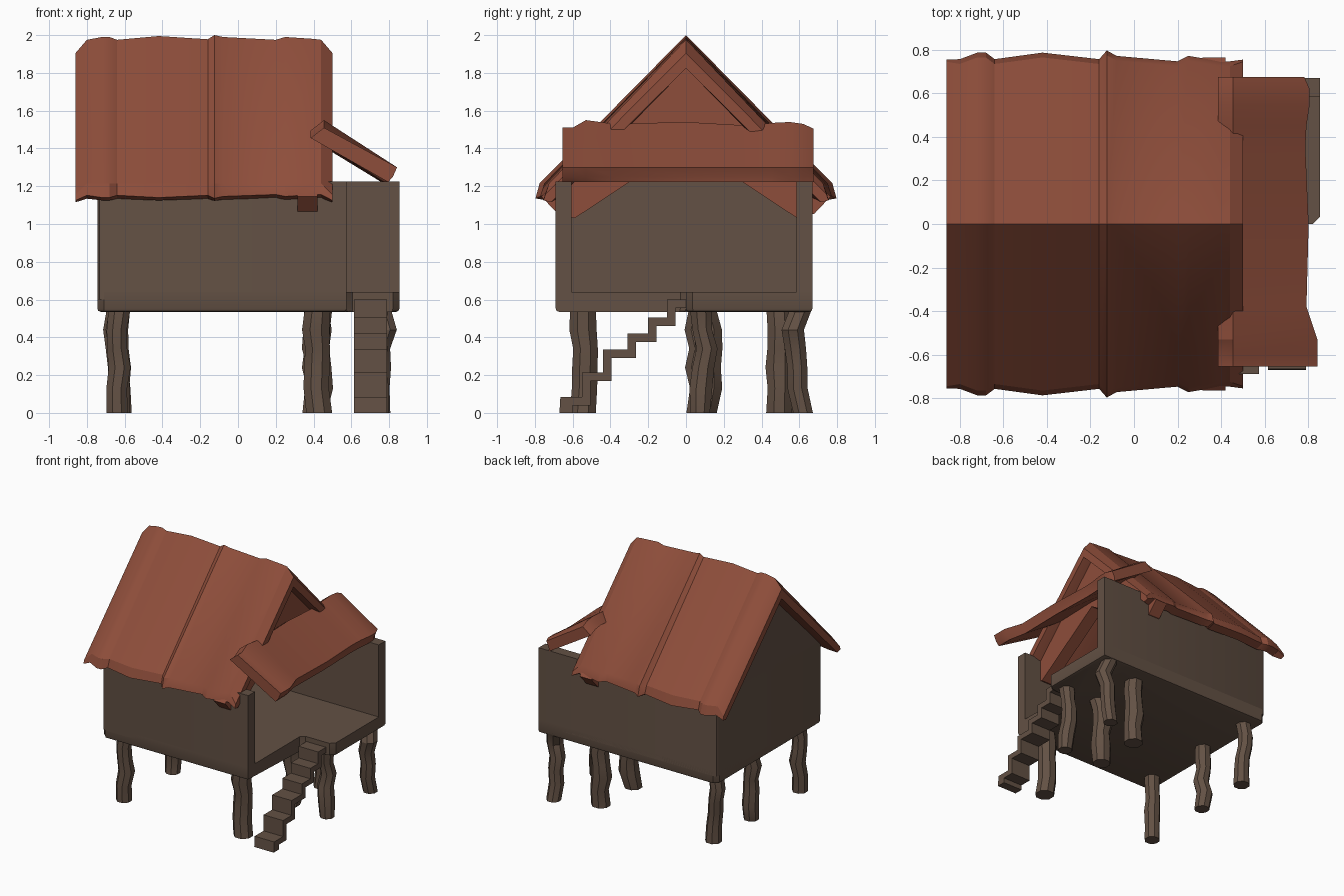
import bpy, bmesh, math, random
from mathutils import Vector

if "Cube" in bpy.data.objects:
    bpy.data.objects.remove(bpy.data.objects["Cube"])

random.seed(4)


def material(name, rgb):
    m = bpy.data.materials.new(name)
    m.diffuse_color = (*rgb, 1)
    m.use_nodes = True
    m.node_tree.nodes["Principled BSDF"].inputs["Base Color"].default_value = m.diffuse_color
    return m


WOOD = material("wood", (0.125, 0.082, 0.058))
RED = material("red_roof", (0.27, 0.075, 0.043))


def finish(bm, name, mat, angle=30):
    bmesh.ops.recalc_face_normals(bm, faces=bm.faces)
    me = bpy.data.meshes.new(name)
    bm.to_mesh(me)
    bm.free()
    me.materials.append(mat)
    ob = bpy.data.objects.new(name, me)
    bpy.context.collection.objects.link(ob)
    bpy.ops.object.select_all(action='DESELECT')
    ob.select_set(True)
    bpy.context.view_layer.objects.active = ob
    bpy.ops.object.shade_smooth_by_angle(angle=math.radians(angle))
    return ob


def loft(name, rings, mat, bevel_bottom=0, angle=30):
    """Skin a list of closed rings and cap both ends."""
    bm = bmesh.new()
    vr = [[bm.verts.new(p) for p in r] for r in rings]
    n = len(vr[0])
    for a, b in zip(vr, vr[1:]):
        for i in range(n):
            j = (i + 1) % n
            bm.faces.new((a[i], a[j], b[j], b[i]))
    bottom = bm.faces.new(vr[0][::-1])
    bm.faces.new(vr[-1])
    if bevel_bottom:
        bmesh.ops.bevel(bm, geom=list(bottom.edges), offset=bevel_bottom, segments=2,
                        profile=0.5, affect='EDGES')
    return finish(bm, name, mat, angle)


def slab(name, outline, z0, z1, mat, bevel=0):
    return loft(name, [[(x, y, z) for x, y in outline] for z in (z0, z1)], mat, bevel)


def along_x(name, outline, x0, x1, mat):
    return loft(name, [[(x, y, z) for y, z in outline] for x in (x0, x1)], mat)


# L-shaped floor with a porch deck at the back right
L, F, B, R, P = -0.745, -0.69, 0.67, 0.575, 0.855
c = 0.035
slab("floor", [(L + c, F), (R, F), (R, -0.03), (R + 0.03, 0), (P - c, 0), (P, c), (P, B),
               (L + c, B), (L, B - c), (L, F + c)], 0.535, 0.64, WOOD, 0.018)

# U-shaped walls, open on the right
t = 0.085
slab("walls", [(L + c, F), (R, F), (R, F + t), (L + t, F + t), (L + t, B - t), (P, B - t),
               (P, B), (L + c, B), (L + c * .3, B - c * .3), (L, B - c), (L, F + c),
               (L + c * .3, F + c * .3)], 0.60, 1.225, WOOD)

# gable closing the left end
along_x("left_gable", [(F + c, 1.2), (B - c, 1.2), (0.62, 1.24), (0, 1.86), (-0.62, 1.24)],
        L, L + t, WOOD)

# main roof: chevron section swept along x, with uneven eaves and slanted ends
stations = [(-0.86, -0.02, -0.085), (-0.80, -0.03, -0.015), (-0.72, 0, 0), (-0.68, 0, 0),
            (-0.64, -0.03, -0.015), (-0.42, 0, 0.005), (-0.16, -0.03, -0.012),
            (-0.125, 0.01, 0.01), (-0.08, -0.015, 0), (0.20, -0.04, -0.015),
            (0.25, -0.015, 0), (0.40, -0.04, -0.01), (0.44, -0.04, -0.015),
            (0.50, -0.035, -0.085)]
rings = []
for i, (x, dy, dz) in enumerate(stations):
    end = i in (0, len(stations) - 1)
    ze = 1.18 if end else 1.215
    half = [(0.765 + dy, ze), (0.787 + dy, 1.14 - dy * 0.4), (0.715 + dy, 1.125 - dy * 0.3)]
    if end:
        half = [(0.745, 1.155), (0.755, 1.125), (0.715, 1.115)]
    sec = [(0, 1.99 + dz)] + half + [(0, 1.825)] + [(-y, z) for y, z in half[::-1]]
    rings.append([(x, y, z) for y, z in sec])
loft("main_roof", rings, RED, angle=25)

# red truss under the right end of the roof
half = [(0.765, 1.145), (0.68, 1.055), (0.59, 1.03)]
along_x("roof_truss", [(0, 1.9)] + half + [(0, 1.42)] + [(-y, z) for y, z in half[::-1]],
        0.315, 0.42, RED)

# tilted porch roof: (y, outer edge shift, height shift)
porch = [(-0.655, 0.0, -0.03), (-0.60, 0.0, -0.03), (-0.53, 0.0, 0.01), (-0.38, -0.05, -0.01),
         (0, -0.04, 0), (0.35, -0.055, -0.02), (0.45, -0.05, -0.005), (0.55, -0.035, 0.0),
         (0.62, -0.035, -0.01), (0.675, -0.06, -0.035)]
loft("porch_roof", [[(0.385, y, 1.485 + dz), (0.455, y, 1.54 + dz), (0.842 + dx, y, 1.30),
                     (0.82 + dx, y, 1.25), (0.795 + dx * 0.6, y, 1.222)]
                    for y, dx, dz in porch], RED, angle=25)

# crooked stilts, standing on the ground
feet = [(-0.635, -0.54), (-0.64, 0.07), (-0.64, 0.53), (0.42, -0.54), (0.42, 0.10),
        (0.42, 0.50), (0.74, 0.09), (0.74, 0.59)]
for k, (x, y) in enumerate(feet):
    rad = 0.077 if 3 <= k <= 5 else 0.062
    wob = 0.01 if k in (0, 3, 5) else 0.022
    rings = []
    for z in (0, 0.13, 0.24, 0.34, 0.44, 0.56):
        ox, oy = random.uniform(-wob, wob), random.uniform(-wob, wob)
        if k == 7:
            ox += 0.03 * math.sin(z * 5.5)
            oy += 0.03 * math.cos(z * 9)
        r = rad * random.uniform(0.9, 1.05)
        rings.append([(x + ox + r * math.cos(a), y + oy + r * math.sin(a), z)
                      for a in (math.tau * (i + 0.5) / 8 for i in range(8))])
    loft(f"stilt_{k + 1}", rings, WOOD)

# folded staircase up to the deck
ys = [-0.665, -0.55, -0.44, -0.31, -0.20, -0.10, 0.02]
zs = [0.085, 0.215, 0.335, 0.42, 0.505, 0.60]
top, under = [], []
for y0, y1, z in zip(ys, ys[1:], zs):
    top += [(y0, z), (y1, z)]
    under += [(y0 + 0.045, z - 0.045), (y1 + 0.045, z - 0.045)]
under[-1] = (0.02, 0.555)
profile = [(-0.67, 0.0)] + top + under[::-1] + [(-0.60, 0.04), (-0.60, 0.0)]
along_x("stairs", profile, 0.615, 0.79, WOOD)
